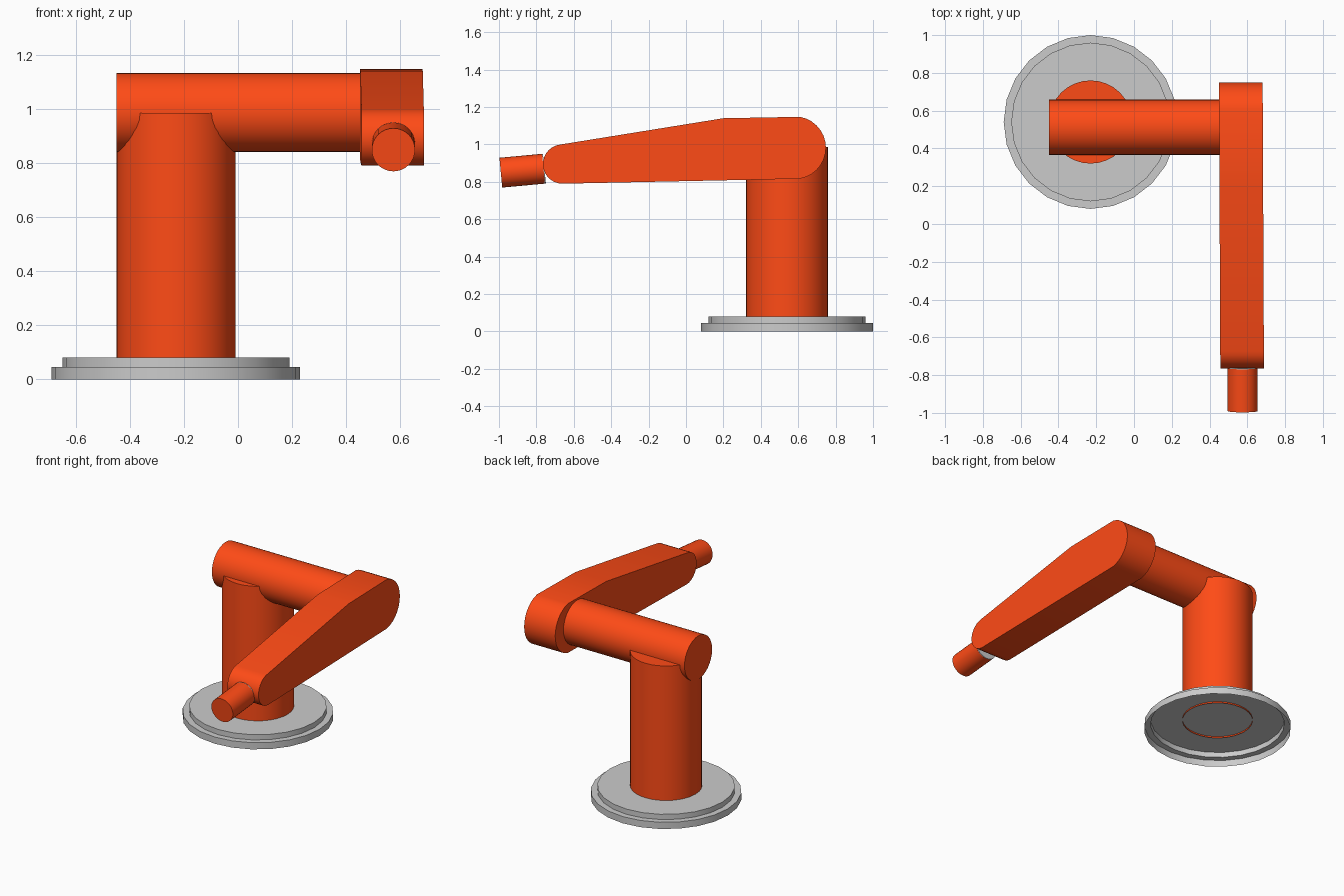
import bpy, bmesh, math
from mathutils import Vector

if "Cube" in bpy.data.objects:
    bpy.data.objects.remove(bpy.data.objects["Cube"])

orange = bpy.data.materials.new("orange_paint")
orange.diffuse_color = (1.0, 0.07, 0.008, 1)
orange.use_nodes = True
orange.node_tree.nodes["Principled BSDF"].inputs["Base Color"].default_value = orange.diffuse_color


def finish(name, bm, mat=None):
    bmesh.ops.recalc_face_normals(bm, faces=bm.faces[:])
    mesh = bpy.data.meshes.new(name)
    bm.to_mesh(mesh)
    bm.free()
    obj = bpy.data.objects.new(name, mesh)
    bpy.context.collection.objects.link(obj)
    if mat:
        mesh.materials.append(mat)
    bpy.ops.object.select_all(action='DESELECT')
    obj.select_set(True)
    bpy.context.view_layer.objects.active = obj
    bpy.ops.object.shade_smooth_by_angle(angle=math.radians(30))
    return obj


def rod(name, start, end, radius, sides=32, mat=None, open_start=False):
    """Cylinder between two points, optionally without its first cap."""
    a, b = Vector(start), Vector(end)
    bm = bmesh.new()
    bmesh.ops.create_cone(bm, cap_ends=True, segments=sides,
                          radius1=radius, radius2=radius, depth=(b - a).length)
    if open_start:
        caps = [f for f in bm.faces if f.normal.z < -0.9]
        bmesh.ops.delete(bm, geom=caps, context='FACES_ONLY')
    obj = finish(name, bm, mat)
    obj.location = (a + b) / 2
    obj.rotation_euler = (b - a).to_track_quat('Z', 'Y').to_euler()
    return obj


def arc(cy, cz, r, a0, a1, steps):
    return [(cy + r * math.cos(math.radians(a0 + (a1 - a0) * i / steps)),
             cz + r * math.sin(math.radians(a0 + (a1 - a0) * i / steps)))
            for i in range(steps + 1)]


CX, CY = -0.23, 0.54

# Stepped base: a shell that is open underneath
bm = bmesh.new()
rings = []
for r, z in [(0.46, 0), (0.46, 0.045), (0.42, 0.045), (0.42, 0.08)]:
    rings.append([bm.verts.new((CX + r * math.sin(math.tau * i / 24),
                                CY + r * math.cos(math.tau * i / 24), z))
                  for i in range(24)])
for lo, hi in zip(rings, rings[1:]):
    for i in range(24):
        j = (i + 1) % 24
        bm.faces.new((lo[i], lo[j], hi[j], hi[i]))
bm.faces.new(rings[-1])
finish("base", bm)

# Column and shoulder tube
rod("column", (CX, CY, 0.07), (CX, CY, 0.985), 0.22, mat=orange, open_start=True)
rod("shoulder_tube", (-0.45, 0.512, 0.987), (0.455, 0.512, 0.987), 0.147, mat=orange)

# Forearm: side profile (y, z) extruded across x, with a slight sideways skew
profile = (arc(0.58, 0.982, 0.168, -80, 80, 14) + [(0.2, 1.14)]
           + arc(-0.66, 0.895, 0.105, 97, 269, 14))
bm = bmesh.new()
face = bm.faces.new([bm.verts.new((0.4535 - 0.0045 * y, y, z)) for y, z in profile])
out = bmesh.ops.extrude_face_region(bm, geom=[face], use_keep_orig=True)
bmesh.ops.translate(bm, vec=(0.231, 0, 0),
                    verts=[v for v in out["geom"] if isinstance(v, bmesh.types.BMVert)])
finish("forearm", bm, orange)

# Wrist stub with its grey inner end disc
rod("wrist", (0.575, -0.99, 0.849), (0.575, -0.762, 0.87), 0.08, mat=orange)
rod("wrist_disc", (0.575, -0.762, 0.87), (0.575, -0.757, 0.8705), 0.08)
